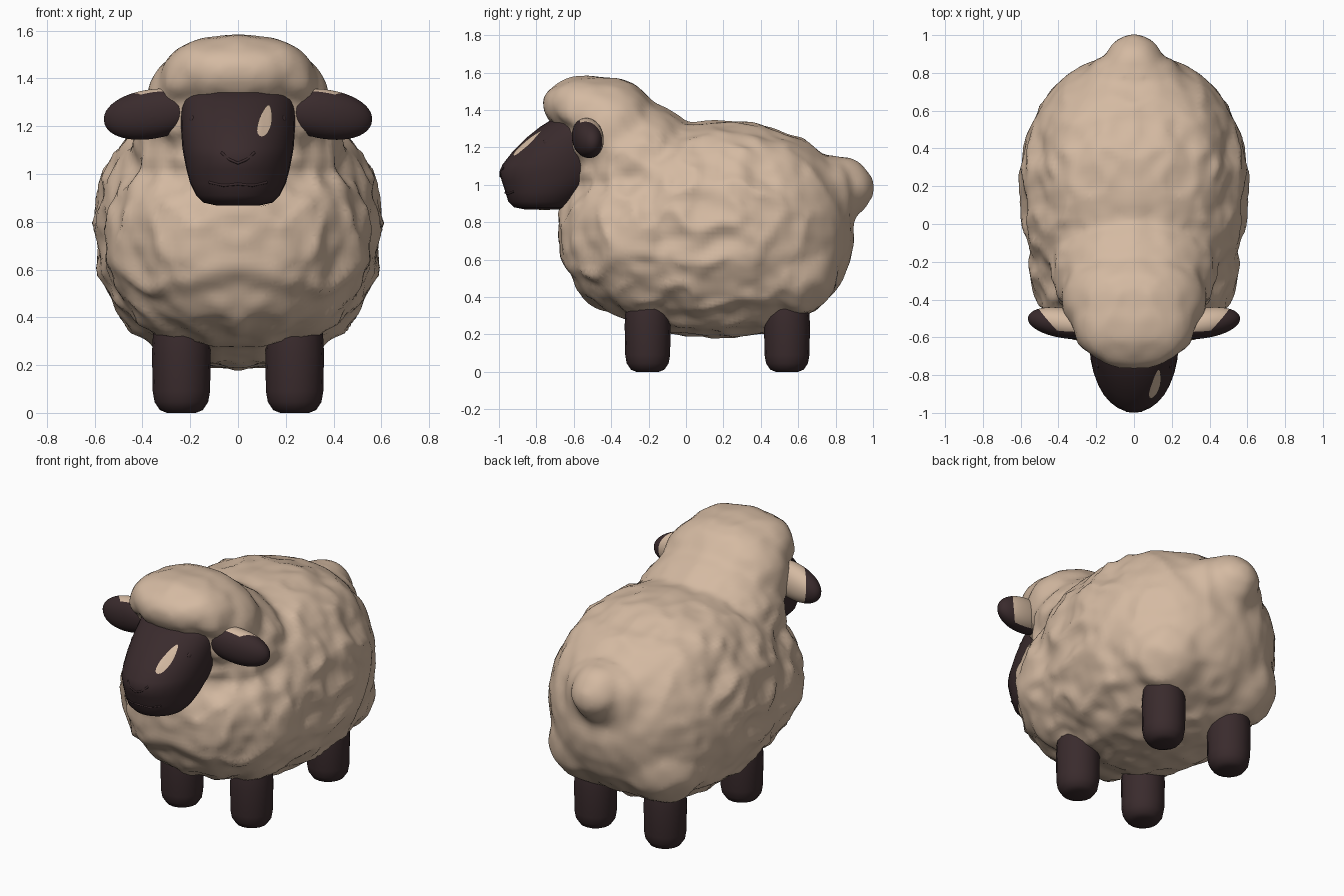
import bpy, bmesh, math
from mathutils import Vector, Matrix, noise
from mathutils.bvhtree import BVHTree

cube = bpy.data.objects.get("Cube")
if cube:
    bpy.data.objects.remove(cube, do_unlink=True)


def material(name, rgb):
    m = bpy.data.materials.new(name)
    m.use_nodes = True
    m.diffuse_color = (*rgb, 1)
    m.node_tree.nodes["Principled BSDF"].inputs["Base Color"].default_value = (*rgb, 1)
    return m


WOOL = material("cream wool", (0.66, 0.49, 0.36))
DARK = material("dark brown skin", (0.042, 0.024, 0.026))


def finish(bm, name, *mats, angle=60):
    bmesh.ops.recalc_face_normals(bm, faces=bm.faces)
    me = bpy.data.meshes.new(name)
    bm.to_mesh(me)
    bm.free()
    for m in mats:
        me.materials.append(m)
    ob = bpy.data.objects.new(name, me)
    bpy.context.collection.objects.link(ob)
    bpy.ops.object.select_all(action="DESELECT")
    ob.select_set(True)
    bpy.context.view_layer.objects.active = ob
    bpy.ops.object.shade_smooth_by_angle(angle=math.radians(angle))
    return ob


def blob(bm, centre, radii, p=2.0, rot=Matrix.Identity(3), sub=4):
    """Add a (super)ellipsoid; higher p is boxier."""
    for v in bmesh.ops.create_icosphere(bm, subdivisions=sub, radius=1)["verts"]:
        v.co /= sum(abs(c) ** p for c in v.co) ** (1 / p)
        v.co = rot @ Vector(a * b for a, b in zip(v.co, radii)) + Vector(centre)


def loft(bm, rings):
    """Bridge closed loops of points and cap both ends."""
    loops = [[bm.verts.new(c) for c in ring] for ring in rings]
    n = len(loops[0])
    for a, b in zip(loops, loops[1:]):
        for i in range(n):
            bm.faces.new((a[i], a[(i + 1) % n], b[(i + 1) % n], b[i]))
    bm.faces.new(loops[0][::-1])
    bm.faces.new(loops[-1])


# Fleece: overlapping masses fused into one skin
bm = bmesh.new()
blob(bm, (0, 0.18, 0.765), (0.59, 0.71, 0.57), 2.25)      # barrel
blob(bm, (0, -0.2, 0.73), (0.55, 0.48, 0.45), 2.05)       # chest
blob(bm, (0, -0.25, 1.08), (0.43, 0.34, 0.36))            # neck
blob(bm, (0, -0.40, 1.28), (0.39, 0.26, 0.29))            # head
blob(bm, (0, -0.53, 1.43), (0.31, 0.235, 0.15))           # fringe
blob(bm, (0, 0.86, 0.99), (0.14, 0.14, 0.15))             # tail
blob(bm, (0, 0.78, 0.95), (0.25, 0.14, 0.2))              # tail base
for side in (1, -1):
    blob(bm, (side * 0.225, -0.53, 1.385), (0.09, 0.15, 0.085))  # fringe ends
    blob(bm, (side * 0.23, 0.53, 0.54), (0.26, 0.28, 0.25))      # haunches
    blob(bm, (side * 0.235, -0.2, 0.56), (0.25, 0.27, 0.25))     # shoulders
fleece = finish(bm, "fleece", WOOL)
rm = fleece.modifiers.new("fuse", "REMESH")
rm.mode, rm.voxel_size = "VOXEL", 0.026
sm = fleece.modifiers.new("soften", "SMOOTH")
sm.factor, sm.iterations = 0.5, 10
for name in ("fuse", "soften"):
    bpy.ops.object.modifier_apply(modifier=name)

# Lumpy tufts, mirrored about the middle, calmer on the head and rump
bm = bmesh.new()
bm.from_mesh(fleece.data)
bm.normal_update()
moves = []
for v in bm.verts:
    q = Vector((abs(v.co.x), v.co.y, v.co.z))
    lump = 0.3 - abs(noise.noise(q * 5))
    fine = noise.noise(q * 12 + Vector((7, 3, 1)))
    calm = 1 - 0.6 * min(1, max(0, (q.y - 0.45) / 0.3, (q.z - 1.2) / 0.2))
    moves.append(v.normal * (0.006 + calm * (0.045 * lump + 0.013 * fine)))
for v, d in zip(bm.verts, moves):
    v.co += d
bm.to_mesh(fleece.data)
bm.free()
bpy.ops.object.shade_smooth_by_angle(angle=math.radians(60))

# Face: rings of (height, front y, back y, half width)
FACE = [(0.868, -0.86, -0.64, 0.09), (0.88, -0.92, -0.60, 0.145),
        (0.91, -0.95, -0.56, 0.175), (0.96, -0.965, -0.5, 0.2),
        (1.02, -0.985, -0.42, 0.216), (1.07, -0.998, -0.36, 0.226),
        (1.11, -0.98, -0.34, 0.233), (1.18, -0.925, -0.32, 0.238),
        (1.25, -0.855, -0.3, 0.24), (1.31, -0.78, -0.3, 0.236),
        (1.36, -0.70, -0.3, 0.22)]
bm = bmesh.new()
turn = [2 * math.pi * i / 32 for i in range(32)]
loft(bm, [[(w * math.cos(t), (front + back) / 2 + (back - front) / 2 * math.sin(t), z)
           for t in turn] for z, front, back, w in FACE])
bmesh.ops.recalc_face_normals(bm, faces=bm.faces)
skin = BVHTree.FromBMesh(bm)
finish(bm, "face", DARK)


def on_face(x, z, lift):
    hit, normal, _, _ = skin.ray_cast(Vector((x, -2, z)), Vector((0, 1, 0)))
    return hit + normal * lift


def under_chin(x, y, lift):
    hit, normal, _, _ = skin.ray_cast(Vector((x, y, 0)), Vector((0, 0, 1)))
    return hit + normal * lift


def patch(name, place, centre, width, height, slant, n=20):
    """Thin leaf-shaped plate laid on the face."""
    bm = bmesh.new()
    rings = []
    for k in (1, 0.75, 0.5, 0.25):
        ring = []
        for i in range(n):
            u, h = k * math.cos(2 * math.pi * i / n), k * math.sin(2 * math.pi * i / n)
            ring.append(bm.verts.new(place(centre[0] + slant * h + width * u * (1 - 0.3 * h),
                                           centre[1] + height * h, 0.005)))
        rings.append(ring)
    for a, b in zip(rings, rings[1:]):
        for i in range(n):
            j = (i + 1) % n
            bm.faces.new((a[i], a[j], b[j], b[i]))
    bm.faces.new(rings[-1])
    finish(bm, name, WOOL)


patch("brow_patch", on_face, (0.112, 1.22), 0.027, 0.066, 0.014)
patch("chin_patch", under_chin, (0.112, -0.755), 0.018, 0.036, 0)


# Nose and mouth as fine raised lines
def line(name, pts, width):
    cu = bpy.data.curves.new(name, "CURVE")
    cu.dimensions = "3D"
    cu.bevel_depth, cu.bevel_resolution = width, 2
    sp = cu.splines.new("POLY")
    sp.points.add(len(pts) - 1)
    for p, (x, z) in zip(sp.points, pts):
        p.co = (*on_face(x, z, 0), 1)
    cu.materials.append(DARK)
    bpy.context.collection.objects.link(bpy.data.objects.new(name, cu))


line("nose", [(-0.07, 1.09), (-0.035, 1.06), (0, 1.045), (0.035, 1.06), (0.07, 1.09)], 0.006)
line("mouth", [(-0.12, 0.965), (-0.06, 0.952), (0, 0.958), (0.06, 0.952), (0.12, 0.965)], 0.006)

for side, word in ((1, "left"), (-1, "right")):
    # Eye bump
    bm = bmesh.new()
    blob(bm, (side * 0.187, -0.74, 1.225), (0.016, 0.024, 0.022), sub=3)
    finish(bm, word + "_eye", DARK)

    # Ear: dark in front and at the tip, woolly behind
    bm = bmesh.new()
    tilt = Matrix.Rotation(side * math.radians(9), 3, "Y") @ Matrix.Rotation(side * 0.15, 3, "Z")
    blob(bm, (side * 0.365, -0.525, 1.25), (0.2, 0.08, 0.103), 2.1, tilt)
    cuts = [(Vector((side * 0.4, -0.55, 1.3)), Vector((0, 1, 0.45))),
            (Vector((side * 0.43, -0.53, 1.25)), Vector((-side, 0.9, 0.1)))]
    for point, way in cuts:
        bmesh.ops.bisect_plane(bm, geom=bm.verts[:] + bm.edges[:] + bm.faces[:],
                               plane_co=point, plane_no=way)
    for f in bm.faces:
        c = f.calc_center_median()
        f.material_index = int(all((c - point).dot(way) > 0 for point, way in cuts))
    finish(bm, word + "_ear", DARK, WOOL)

    # Legs with rounded feet
    for end, y in (("front", -0.205), ("back", 0.54)):
        bm = bmesh.new()
        profile = [(0.06, 0), (0.09, 0.012), (0.112, 0.045), (0.12, 0.09),
                   (0.123, 0.25), (0.115, 0.4), (0.09, 0.46)]
        loft(bm, [[(side * 0.237 + r * math.cos(k * math.pi / 8),
                    y + r * math.sin(k * math.pi / 8), z) for k in range(16)]
                  for r, z in profile])
        finish(bm, f"{word}_{end}_leg", DARK)
